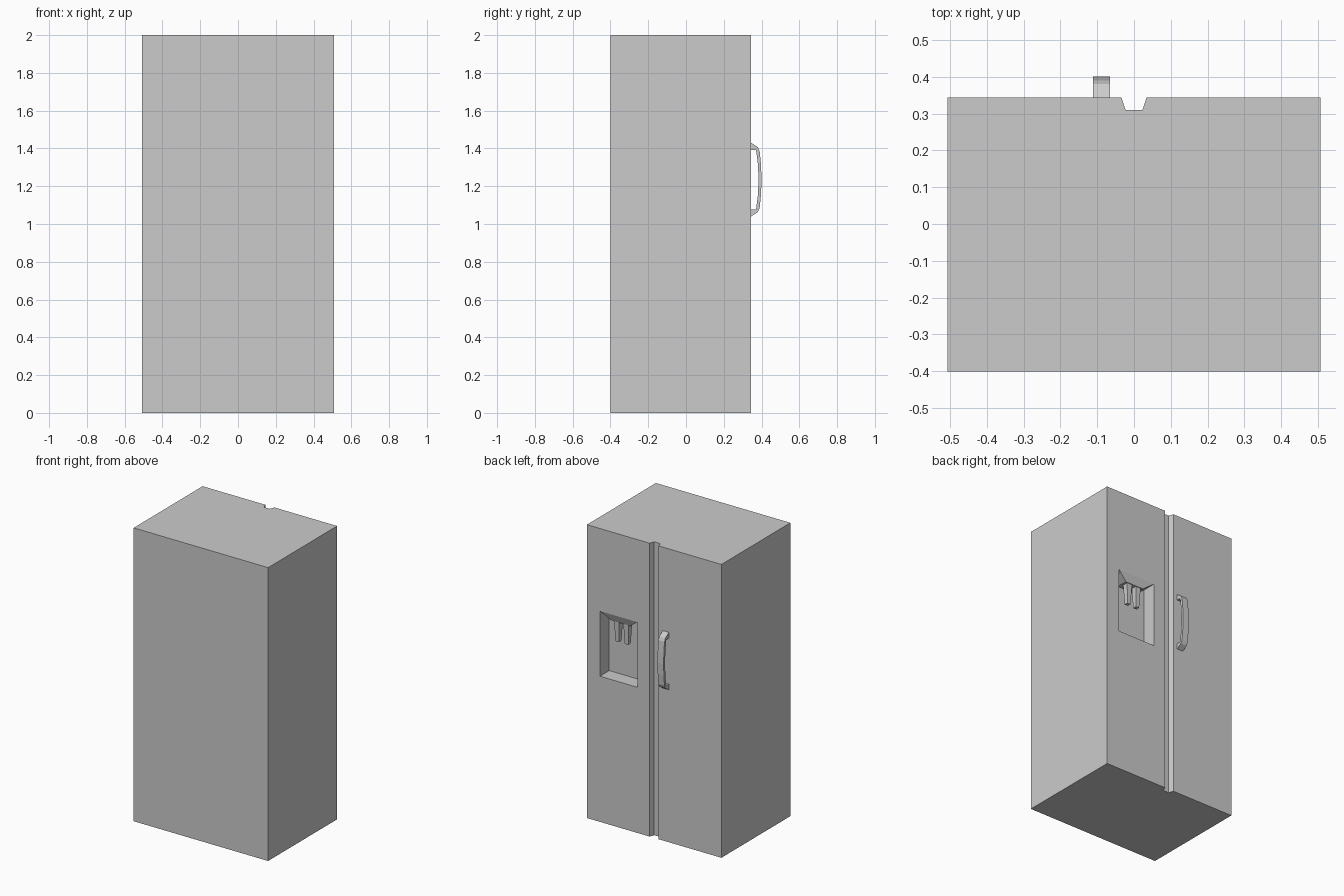
import bpy, bmesh

if "Cube" in bpy.data.objects:
    bpy.data.objects.remove(bpy.data.objects["Cube"])

FRONT = 0.343                      # plane of the doors
RX0, RX1, RZ0, RZ1 = 0.124, 0.409, 0.993, 1.437   # dispenser opening
RY = 0.243                         # back wall of the dispenser recess
RC = (RX0 + RX1) / 2


def loft(name, a, b):
    """Closed solid between two matching outlines."""
    bm = bmesh.new()
    va = [bm.verts.new(p) for p in a]
    vb = [bm.verts.new(p) for p in b]
    n = len(va)
    bm.faces.new(va)
    bm.faces.new(vb[::-1])
    for i in range(n):
        j = (i + 1) % n
        bm.faces.new((va[j], va[i], vb[i], vb[j]))
    bmesh.ops.recalc_face_normals(bm, faces=bm.faces)
    me = bpy.data.meshes.new(name)
    bm.to_mesh(me)
    bm.free()
    ob = bpy.data.objects.new(name, me)
    bpy.context.collection.objects.link(ob)
    return ob


def rect(x0, x1, y0, y1, z):
    return [(x0, y0, z), (x1, y0, z), (x1, y1, z), (x0, y1, z)]


# Cabinet: plan outline with the tapered groove between the doors
plan = [(-0.507, -0.4), (0.507, -0.4), (0.507, FRONT), (0.034, FRONT),
        (0.023, 0.31), (-0.023, 0.31), (-0.034, FRONT), (-0.507, FRONT)]
cabinet = loft("cabinet", [(x, y, 0) for x, y in plan], [(x, y, 2) for x, y in plan])

# Dispenser recess cut into the narrow door
cutter = loft("recess_cutter", rect(RX0, RX1, RY, 0.5, RZ0), rect(RX0, RX1, RY, 0.5, RZ1))
cutter.hide_render = True
mod = cabinet.modifiers.new("recess", 'BOOLEAN')
mod.operation = 'DIFFERENCE'
mod.solver = 'EXACT'
mod.object = cutter
bpy.context.view_layer.objects.active = cabinet
bpy.ops.object.modifier_apply(modifier=mod.name)
bpy.data.objects.remove(cutter)

# Tapered housing under the recess ceiling
loft("dispenser_housing", rect(RX0, RX1, RY, FRONT, RZ1),
     rect(RC - 0.07, RC + 0.07, RY, 0.322, 1.385))

# Two tapered spouts
for side, sx in (("left", -1), ("right", 1)):
    cx, cy, t, b = RC + sx * 0.035, 0.297, 0.02, 0.013
    loft(side + "_spout", rect(cx - t, cx + t, cy - t, cy + t, 1.39),
         rect(cx - b, cx + b, cy - b, cy + b, 1.245))

# Bowed handle: half profile (y, z above centre) mirrored about its middle
ZC = 1.235
outer = [(0.340, 0.197), (0.348, 0.193), (0.380, 0.172), (0.390, 0.15), (0.397, 0.08)]
inner = [(0.381, 0.08), (0.371, 0.157), (0.340, 0.157)]
prof = (outer + [(0.4, 0)] + [(y, -z) for y, z in outer[::-1]]
        + [(y, -z) for y, z in inner[::-1]] + [(0.384, 0)] + inner)
loft("handle", [(-0.111, y, ZC + z) for y, z in prof],
     [(-0.065, y, ZC + z) for y, z in prof])
